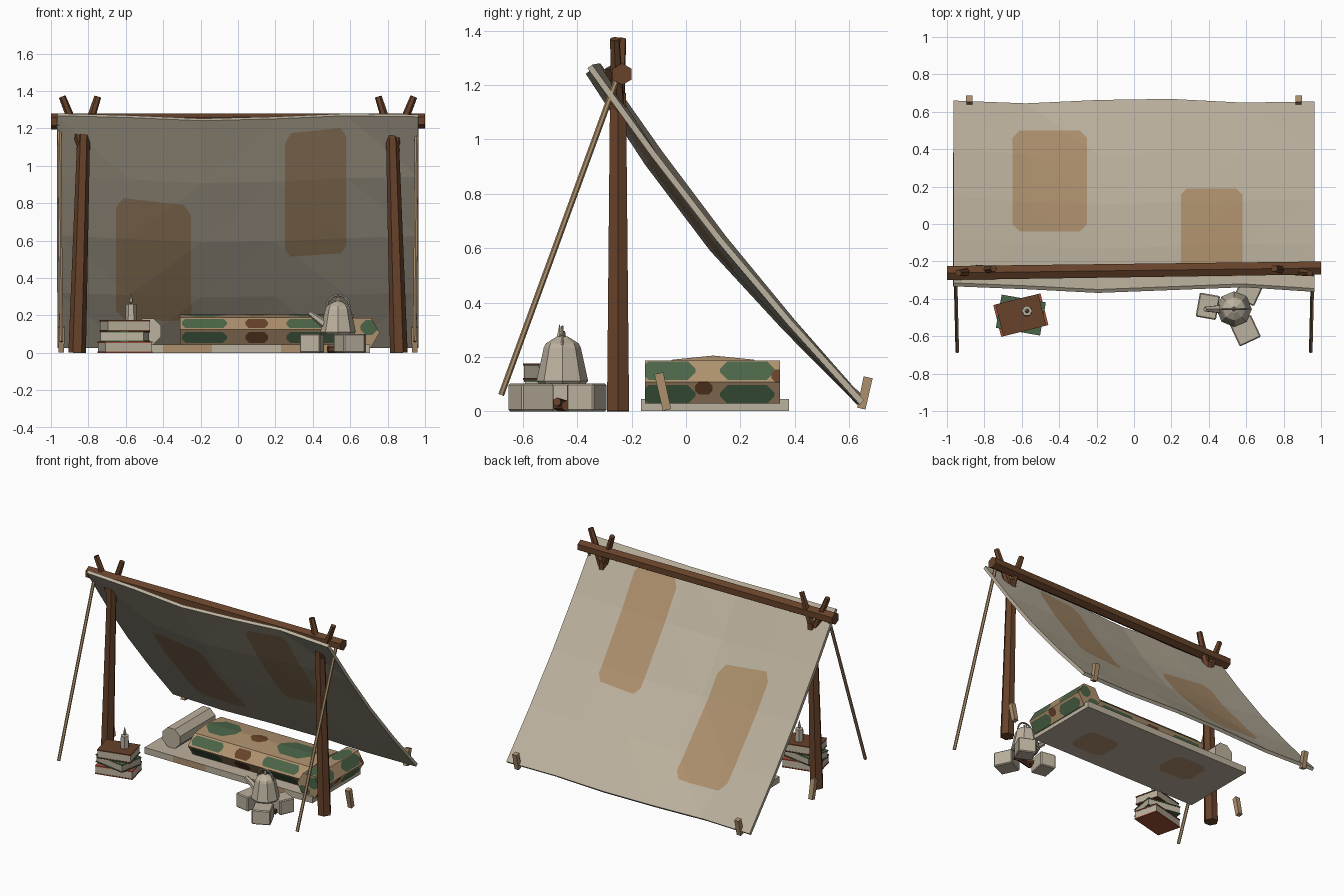
import bpy, bmesh, math
from mathutils import Vector, Matrix

cube = bpy.data.objects.get("Cube")
if cube:
    bpy.data.objects.remove(cube)


def material(name, rgb):
    m = bpy.data.materials.new(name)
    m.use_nodes = True
    m.diffuse_color = (*rgb, 1)
    m.node_tree.nodes["Principled BSDF"].inputs["Base Color"].default_value = (*rgb, 1)
    return m


CREAM, TAN, WOOD, GREEN, RED = range(5)
MATS = [
    material("canvas_cream", (0.50, 0.44, 0.34)),
    material("tan", (0.42, 0.28, 0.155)),
    material("dark_wood", (0.135, 0.055, 0.023)),
    material("forest_green", (0.07, 0.13, 0.065)),
    material("brick_red", (0.36, 0.08, 0.04)),
]
X, Y, Z = Vector((1, 0, 0)), Vector((0, 1, 0)), Vector((0, 0, 1))


def finish(name, bm, mat=None):
    # With a mat the whole part takes one colour
    if mat is not None:
        for f in bm.faces:
            f.material_index = mat
    me = bpy.data.meshes.new(name)
    bm.to_mesh(me)
    bm.free()
    for m in MATS:
        me.materials.append(m)
    ob = bpy.data.objects.new(name, me)
    bpy.context.collection.objects.link(ob)
    return ob


def tube_mesh(p0, p1, r0, r1, n, turn=0):
    p0, p1 = Vector(p0), Vector(p1)
    d = p1 - p0
    mx = Matrix.Translation((p0 + p1) / 2) @ d.to_track_quat("Z", "Y").to_matrix().to_4x4()
    bm = bmesh.new()
    bmesh.ops.create_cone(bm, cap_ends=True, segments=n, radius1=r0, radius2=r1,
                          depth=d.length, matrix=mx @ Matrix.Rotation(turn, 4, "Z"))
    return bm


def tube(name, p0, p1, r0, r1, n, mat, turn=0):
    return finish(name, tube_mesh(p0, p1, r0, r1, n, turn), mat)


def box_mesh(loc, size, angle=0):
    bm = bmesh.new()
    mx = Matrix.Translation(loc) @ Matrix.Rotation(math.radians(angle), 4, "Z")
    bmesh.ops.create_cube(bm, size=1, matrix=mx @ Matrix.Diagonal((*size, 1)))
    return bm


def lathe(name, loc, profile, n, mat):
    bm = bmesh.new()
    vs = [bm.verts.new((r, 0, z)) for r, z in profile]
    es = [bm.edges.new(p) for p in zip(vs, vs[1:])]
    bmesh.ops.spin(bm, geom=vs + es, axis=Z, cent=(0, 0, 0), angle=math.tau, steps=n)
    bmesh.ops.remove_doubles(bm, verts=bm.verts, dist=0.0005)
    bmesh.ops.recalc_face_normals(bm, faces=bm.faces)
    bmesh.ops.translate(bm, verts=bm.verts, vec=loc)
    return finish(name, bm, mat)


def blob(bm, mat, u, v, centre, half, facing=None, corner=0.35):
    # Cut a chamfered rectangle into the faces and recolour its inside
    c = u * centre[0] + v * centre[1]
    cham = min(half) * corner
    planes = []
    for s in (1, -1):
        planes += [(u * s, half[0]), (v * s, half[1])]
        for t in (1, -1):
            planes.append((u * s + v * t, half[0] + half[1] - cham))

    def picked():
        return [f for f in bm.faces if facing is None or f.normal.dot(facing) > 0.4]

    for n, d in planes:
        faces = picked()
        geom = faces + list({e for f in faces for e in f.edges}) + list({w for f in faces for w in f.verts})
        bmesh.ops.bisect_plane(bm, geom=geom, plane_co=c + n * (d / n.length_squared), plane_no=n, dist=1e-5)
        bm.normal_update()
    for f in picked():
        p = f.calc_center_median() - c
        if all(p.dot(n) <= d + 1e-4 for n, d in planes):
            f.material_index = mat


# Sagging canvas sheet with two patches
COLS, ROWS = 5, 4
bm = bmesh.new()
top_y = [0.02, 0.005, -0.015, 0, 0.015, -0.01]
top_z = [0.005, -0.005, -0.022, -0.012, 0.005, 0]
low_y = [0.005, -0.01, 0.008, 0.014, -0.006, 0]
grid = []
for j in range(ROWS + 1):
    v = j / ROWS
    row = []
    for i in range(COLS + 1):
        s = i / COLS
        sag = (0.03 + 0.038 * math.sin(math.pi * s)) * math.sin(math.pi * v)
        y = -0.335 + 0.99 * v - 0.78 * sag + top_y[i] * (1 - v) + low_y[i] * v
        z = 1.275 - 1.235 * v - 0.625 * sag + top_z[i] * (1 - v)
        row.append(bm.verts.new((-0.965 + 1.93 * s, y, z)))
    grid.append(row)
for a, b in zip(grid, grid[1:]):
    for i in range(COLS):
        bm.faces.new((a[i], a[i + 1], b[i + 1], b[i]))
bmesh.ops.triangulate(bm, faces=bm.faces)
bm.normal_update()
blob(bm, TAN, X, Y, (-0.45, 0.23), (0.20, 0.27), corner=0.2)
blob(bm, TAN, X, Y, (0.415, -0.045), (0.165, 0.235), corner=0.2)
sheet = finish("canvas_sheet", bm)
mod = sheet.modifiers.new("thickness", "SOLIDIFY")
mod.thickness, mod.offset = 0.022, -1

# Timber frame, guy ropes and pegs
tube("ridge_pole", (-1, -0.262, 1.238), (1, -0.235, 1.24), 0.043, 0.04, 6, WOOD)
for s, side in ((1, "left"), (-1, "right")):
    tube(side + "_post", (s * 0.86, -0.25, 0), (s * 0.825, -0.25, 1.17), 0.047, 0.034, 6, WOOD)
    tube(side + "_outer_fork", (s * 0.835, -0.25, 1.11), (s * 0.94, -0.262, 1.37), 0.026, 0.019, 6, WOOD)
    tube(side + "_inner_fork", (s * 0.825, -0.25, 1.13), (s * 0.75, -0.238, 1.37), 0.026, 0.019, 6, WOOD)
    tube(side + "_guy_rope", (s * 0.945, -0.68, 0.06), (s * 0.955, -0.255, 1.22), 0.011, 0.011, 6, TAN)
    tube(side + "_front_peg", (s * 0.945, -0.07, 0.005), (s * 0.945, -0.1, 0.14), 0.022, 0.024, 4, TAN, math.pi / 4)
    tube(side + "_rear_peg", (s * 0.88, 0.645, 0.01), (s * 0.88, 0.67, 0.125), 0.022, 0.024, 4, TAN, math.pi / 4)

# Ground mat with patches
bm = box_mesh((0.04, 0.107, 0.023), (1.33, 0.545, 0.045))
for x, y in ((-0.27, 0.16), (0.36, 0.04)):
    for facing in (Z, -Z):
        blob(bm, TAN, X, Y, (x, y), (0.13, 0.11), facing)
    blob(bm, TAN, X, Z, (x, 0.023), (0.13, 0.03), -Y)
finish("ground_mat", bm)

# Pillow roll
tube("pillow", (-0.48, -0.07, 0.115), (-0.48, 0.33, 0.115), 0.075, 0.075, 8, CREAM, math.pi / 8)

# Blanket: a padded cross-section drawn along x
half_section = [(0.17, 0.045), (0.225, 0.125), (0.15, 0.19), (0, 0.205)]
section = half_section + [(-y, z) for y, z in half_section[-2::-1]]
bm = bmesh.new()
ends = [[bm.verts.new((x, 0.1 + y, z)) for y, z in section] for x in (-0.31, 0.62)]
n = len(section)
for i in range(n):
    k = (i + 1) % n
    bm.faces.new((ends[0][i], ends[0][k], ends[1][k], ends[1][i]))
for e in ends:
    bm.faces.new(e)
bmesh.ops.recalc_face_normals(bm, faces=bm.faces)
for f in bm.faces:
    f.material_index = TAN
bm.normal_update()
for x, mat, h in ((-0.18, GREEN, 0.12), (0.1, WOOD, 0.06), (0.4, GREEN, 0.14)):
    blob(bm, mat, X, Y, (x, 0.1), (h, 0.1 if mat == GREEN else 0.05), Z.lerp(Z, 1), 0.7)
    for out in (-Y, Y):
        blob(bm, mat, X, Z, (x, 0.158), (h, 0.024), (out + Z * 0.5).normalized(), 0.7)
        blob(bm, mat, X, Z, (x, 0.082), (h, 0.03), (out - Z * 0.5).normalized(), 0.7)
finish("blanket", bm)

# Rolled bedding at the foot end
bm = tube_mesh((0.665, -0.15, 0.108), (0.665, 0.345, 0.108), 0.092, 0.092, 6)
bmesh.ops.rotate(bm, verts=bm.verts, cent=(0.665, 0, 0.108), matrix=Matrix.Rotation(math.radians(30), 3, "Y"))
xs = [v.co.x for v in bm.verts]
if max(xs) - min(xs) < 0.17:
    bmesh.ops.rotate(bm, verts=bm.verts, cent=(0.665, 0, 0.108), matrix=Matrix.Rotation(math.radians(30), 3, "Y"))
for f in bm.faces:
    f.material_index = TAN
bm.normal_update()
for y in (-0.065, 0.225):
    for z in (0.15, 0.062):
        blob(bm, GREEN, Y, Z, (y, z), (0.1, 0.034), X, 0.8)
    blob(bm, GREEN, X, Y, (0.665, y), (0.04, 0.09), Z, 0.7)
blob(bm, WOOD, Y, Z, (0.065, 0.085), (0.032, 0.024), X, 0.6)
blob(bm, WOOD, Y, Z, (0.345, 0.13), (0.03, 0.024), X, 0.6)
for out in (Y, -Y):
    blob(bm, GREEN, X, Z, (0.7, 0.135), (0.045, 0.04), out, 0.7)
    blob(bm, GREEN, X, Z, (0.63, 0.07), (0.045, 0.03), out, 0.7)
finish("bedding_roll", bm)

# Book stack: cream page block between two thin covers
books = [("bottom", RED, 0.0, 0.06, (0.26, 0.175), 14), ("middle", GREEN, 0.06, 0.055, (0.24, 0.18), -10),
         ("top", WOOD, 0.115, 0.06, (0.235, 0.175), 14)]
for name, mat, z, h, (w, d), angle in books:
    x, y = -0.605, -0.487
    finish(name + "_book_pages", box_mesh((x, y, z + h / 2), (w - 0.006, d - 0.006, h - 0.012), angle), CREAM)
    for part, cz in (("lower", z + 0.0035), ("upper", z + h - 0.0035)):
        finish(f"{name}_book_{part}_cover", box_mesh((x, y, cz), (w, d, 0.007), angle), mat)

# Candle with a pointed flame
lathe("candle", (-0.572, -0.465, 0.175), [(0, 0), (0.03, 0), (0.028, 0.085), (0, 0.085)], 6, CREAM)
lathe("candle_flame", (-0.572, -0.465, 0.258), [(0, 0), (0.012, 0.015), (0, 0.065)], 6, CREAM)

# Hearth stones and firewood
for i, (x, y, w, d, a) in enumerate([(0.395, -0.44, 0.11, 0.13, -10), (0.595, -0.57, 0.125, 0.13, 25),
                                     (0.61, -0.365, 0.12, 0.11, -25)]):
    bm = box_mesh((x, y, 0.051), (w, d, 0.102), a)
    bmesh.ops.bevel(bm, geom=list(bm.edges), offset=0.006, segments=1, affect="EDGES")
    finish(f"hearth_stone_{i + 1}", bm, CREAM)
tube("firewood_1", (0.48, -0.47, 0.02), (0.61, -0.44, 0.02), 0.02, 0.02, 6, WOOD)
tube("firewood_2", (0.49, -0.425, 0.02), (0.61, -0.475, 0.035), 0.016, 0.016, 6, WOOD)

# Kettle with lid, spout and arched handle
KX, KY = 0.535, -0.455
lathe("kettle_body", (KX, KY, 0.1), [(0, 0), (0.085, 0), (0.095, 0.012), (0.068, 0.135), (0.06, 0.15),
                                     (0.02, 0.175), (0, 0.178)], 8, CREAM)
tube("kettle_lid_knob", (KX, KY, 0.27), (KX, KY, 0.295), 0.014, 0.01, 6, CREAM)
tube("kettle_spout", (KX - 0.06, KY, 0.145), (KX - 0.155, KY, 0.215), 0.026, 0.014, 6, CREAM)
arc = [math.radians(a) for a in range(0, 181, 30)]
pts = [(KX + 0.062 * math.cos(a), KY, 0.245 + 0.065 * math.sin(a)) for a in arc]
for i, (p, q) in enumerate(zip(pts, pts[1:])):
    tube(f"kettle_handle_{i + 1}", p, q, 0.006, 0.006, 6, CREAM)
